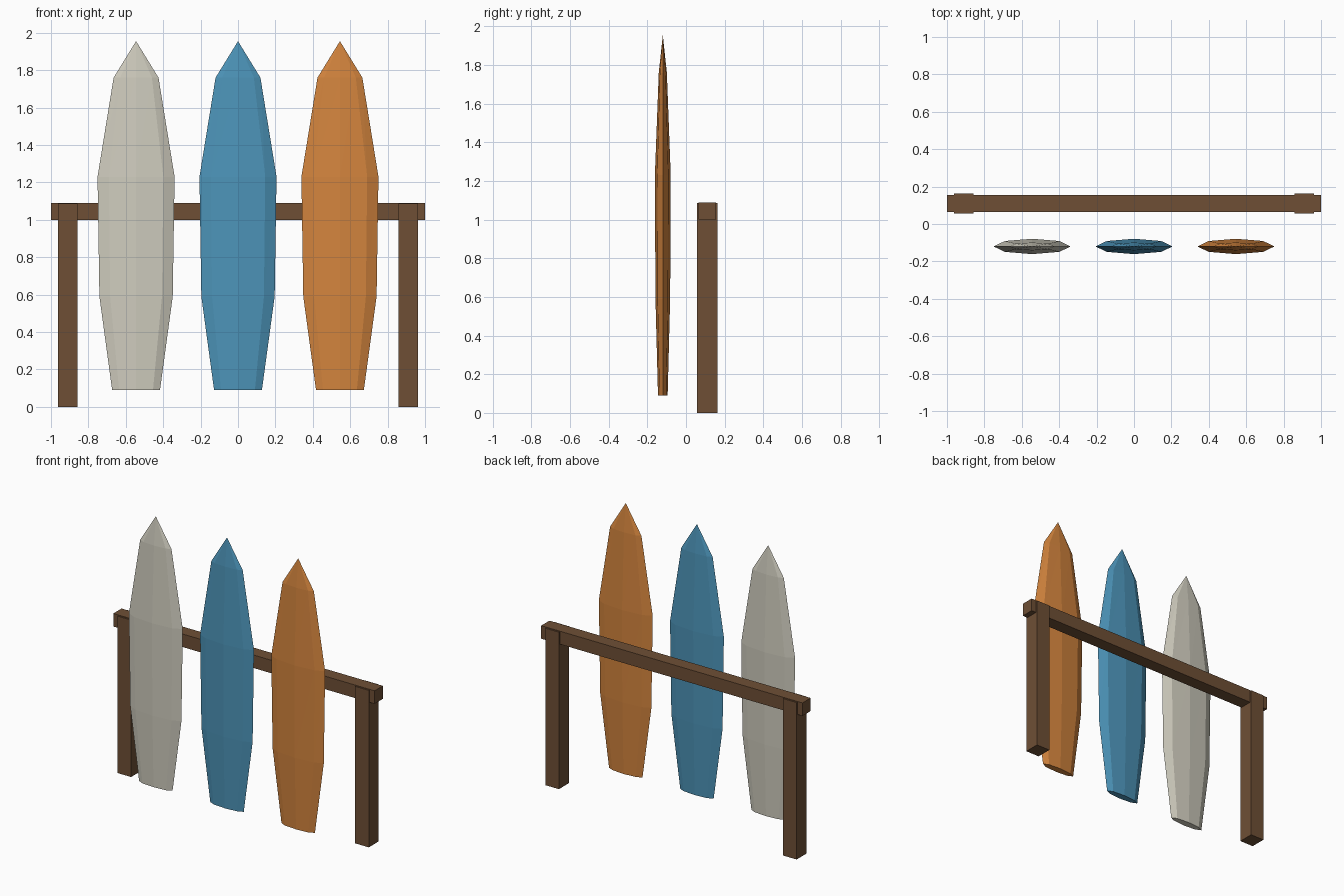
import bpy, bmesh
from math import cos, sin, pi

cube = bpy.data.objects.get("Cube")
if cube:
    bpy.data.objects.remove(cube, do_unlink=True)


def material(name, rgb):
    mat = bpy.data.materials.new(name)
    mat.use_nodes = True
    mat.diffuse_color = (*rgb, 1)
    mat.node_tree.nodes["Principled BSDF"].inputs["Base Color"].default_value = (*rgb, 1)
    return mat


def finish(bm, name, mat):
    bmesh.ops.recalc_face_normals(bm, faces=bm.faces)
    mesh = bpy.data.meshes.new(name)
    bm.to_mesh(mesh)
    bm.free()
    mesh.materials.append(mat)
    obj = bpy.data.objects.new(name, mesh)
    bpy.context.collection.objects.link(obj)
    return obj


def box(name, center, size, mat):
    bm = bmesh.new()
    bmesh.ops.create_cube(bm, size=1)
    bmesh.ops.scale(bm, vec=size, verts=bm.verts)
    bmesh.ops.translate(bm, vec=center, verts=bm.verts)
    return finish(bm, name, mat)


# Board outline: height, half width, half thickness
SECTIONS = [(0.09, 0.128, 0.025), (0.59, 0.196, 0.038),
            (1.23, 0.206, 0.041), (1.76, 0.12, 0.021)]
TIP_HEIGHT = 1.955
SIDES = 8


def board(name, x, mat):
    bm = bmesh.new()
    rings = []
    for z, w, t in SECTIONS:
        angles = [2 * pi * i / SIDES for i in range(SIDES)]
        rings.append([bm.verts.new((w * cos(a), t * sin(a), z)) for a in angles])
    # faceted skin split along a consistent diagonal
    for low, high in zip(rings, rings[1:]):
        for i in range(SIDES):
            j = (i + 1) % SIDES
            bm.faces.new((low[i], low[j], high[j]))
            bm.faces.new((low[i], high[j], high[i]))
    # pointed nose and flat tail
    tip = bm.verts.new((0, 0, TIP_HEIGHT))
    for i in range(SIDES):
        bm.faces.new((rings[-1][i], rings[-1][(i + 1) % SIDES], tip))
    bm.faces.new(rings[0][::-1])
    obj = finish(bm, name, mat)
    obj.location = (x, -0.12, 0)
    return obj


wood = material("brown wood", (0.156, 0.078, 0.036))
cream = material("cream", (0.63, 0.61, 0.52))
blue = material("blue", (0.074, 0.30, 0.49))
orange = material("orange", (0.66, 0.235, 0.048))

# Rack
box("rack_rail", (0, 0.11, 1.045), (2, 0.09, 0.09), wood)
for side, label in ((1, "left"), (-1, "right")):
    box(label + "_post", (side * 0.91, 0.11, 0.543), (0.104, 0.108, 1.086), wood)

# Boards
board("right_board", -0.545, cream)
board("middle_board", 0, blue)
board("left_board", 0.545, orange)
